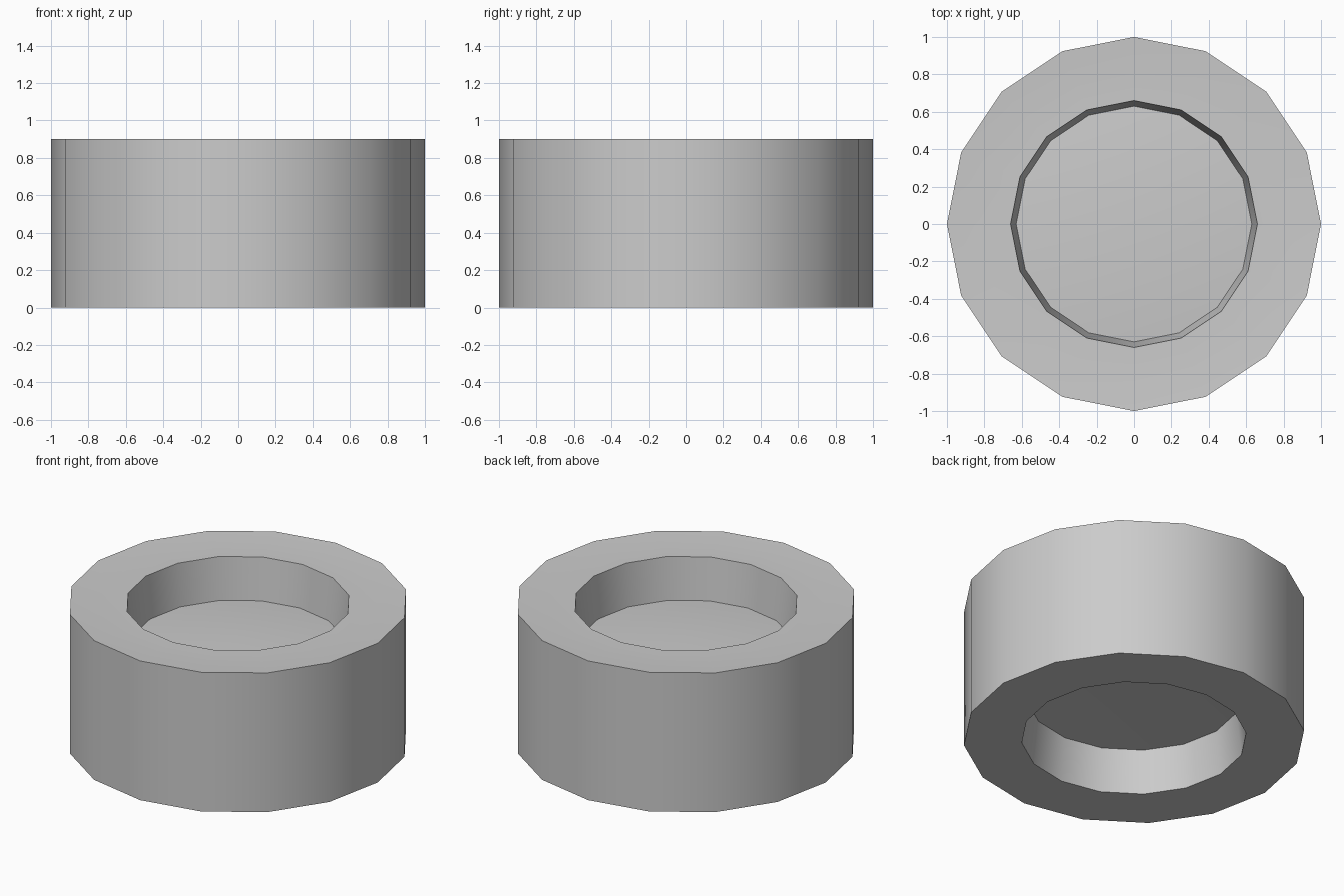
import bpy, bmesh, math

if "Cube" in bpy.data.objects:
    bpy.data.objects.remove(bpy.data.objects["Cube"])

SIDES = 16

def lathe(name, profile):
    """Revolve (radius, z) points; zero-radius ends become poles."""
    bm = bmesh.new()
    rings = []
    for r, z in profile:
        n = 1 if r == 0 else SIDES
        rings.append([bm.verts.new((r * math.cos(2 * math.pi * i / SIDES),
                                    r * math.sin(2 * math.pi * i / SIDES), z)) for i in range(n)])
    for a, b in zip(rings, rings[1:]):
        for i in range(SIDES):
            j = (i + 1) % SIDES
            ring = [a[i % len(a)], a[j % len(a)], b[j % len(b)], b[i % len(b)]]
            bm.faces.new(list(dict.fromkeys(ring)))
    bmesh.ops.recalc_face_normals(bm, faces=bm.faces)
    me = bpy.data.meshes.new(name)
    bm.to_mesh(me)
    bm.free()
    ob = bpy.data.objects.new(name, me)
    bpy.context.collection.objects.link(ob)
    bpy.context.view_layer.objects.active = ob
    ob.select_set(True)
    bpy.ops.object.shade_smooth_by_angle(angle=math.radians(35))
    return ob

# Thick ring with a dished recess in both ends
lathe("dished_ring", [
    (0, 0.30), (0.63, 0.28), (0.66, 0.0), (0.82, 0.0), (1.0, 0.0),
    (1.0, 0.9), (0.82, 0.89), (0.66, 0.89), (0.63, 0.62), (0, 0.67),
])
